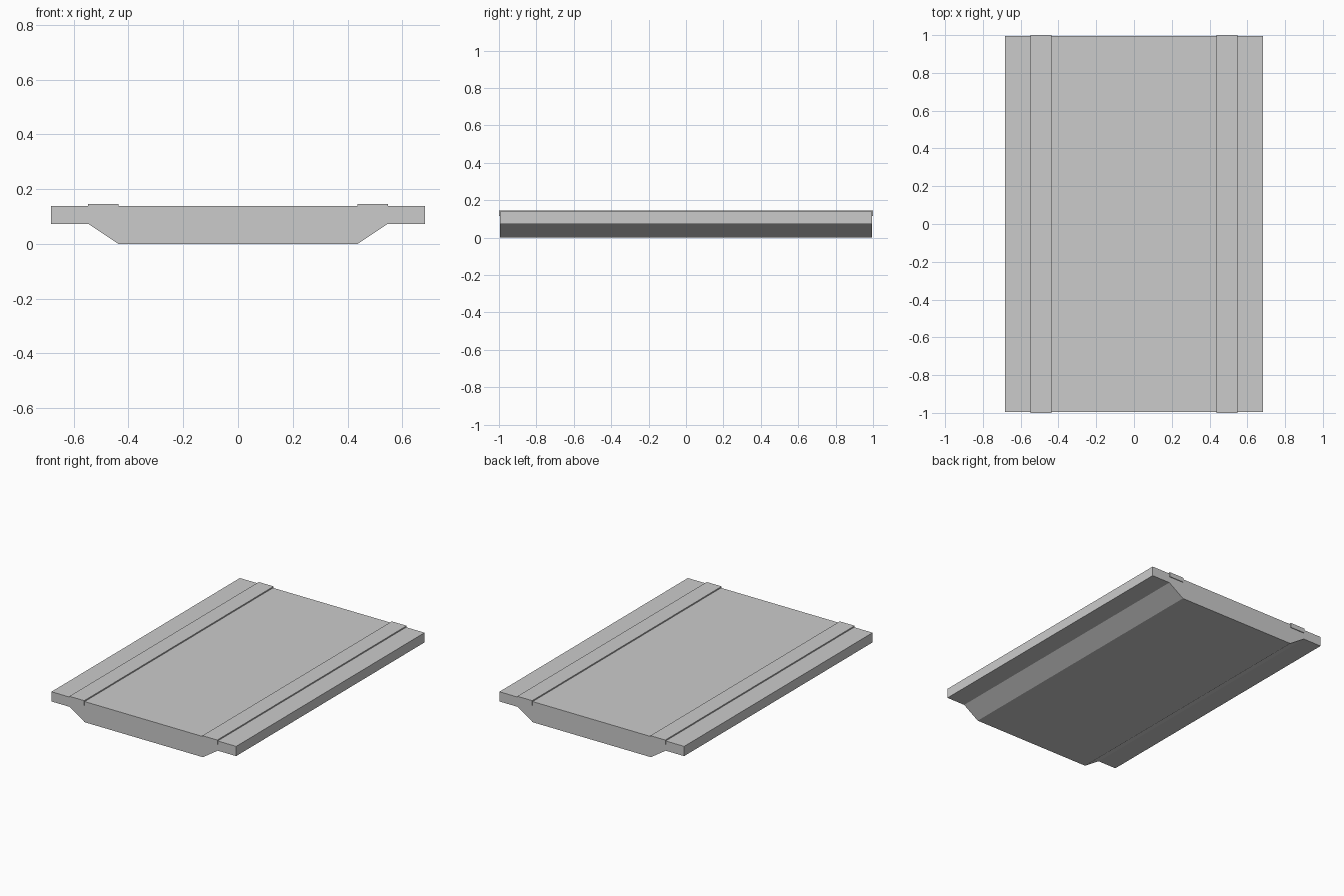
import bpy, bmesh

if "Cube" in bpy.data.objects:
    bpy.data.objects.remove(bpy.data.objects["Cube"])


def extrude_profile(name, points, axis, start, end):
    """Extrude a closed 2D profile (x,z for axis 'Y'; y,z for axis 'X')."""
    bm = bmesh.new()
    place = (lambda a, z: (a, start, z)) if axis == 'Y' else (lambda a, z: (start, a, z))
    face = bm.faces.new([bm.verts.new(place(a, z)) for a, z in points])
    ext = bmesh.ops.extrude_face_region(bm, geom=[face])
    verts = [v for v in ext['geom'] if isinstance(v, bmesh.types.BMVert)]
    d = end - start
    bmesh.ops.translate(bm, verts=verts, vec=(0, d, 0) if axis == 'Y' else (d, 0, 0))
    bmesh.ops.recalc_face_normals(bm, faces=bm.faces)
    mesh = bpy.data.meshes.new(name)
    bm.to_mesh(mesh)
    bm.free()
    obj = bpy.data.objects.new(name, mesh)
    bpy.context.collection.objects.link(obj)
    return obj


# Deck slab with side flanges and tapered underside
half = [(0.437, 0.0), (0.547, 0.073), (0.683, 0.073), (0.683, 0.138)]
extrude_profile("deck_slab", half + [(-x, z) for x, z in reversed(half)],
                'Y', -0.995, 0.995)

# Raised strips that fold down over both ends of the slab
outer = [(1.0, 0.115), (1.0, 0.146)]
inner = [(0.995, 0.138), (0.995, 0.115)]
strip = ([(-y, z) for y, z in outer] + outer[::-1]
         + inner[::-1] + [(-y, z) for y, z in inner])
for side, name in ((-1, "left_strip"), (1, "right_strip")):
    extrude_profile(name, strip, 'X', side * 0.437, side * 0.547)
